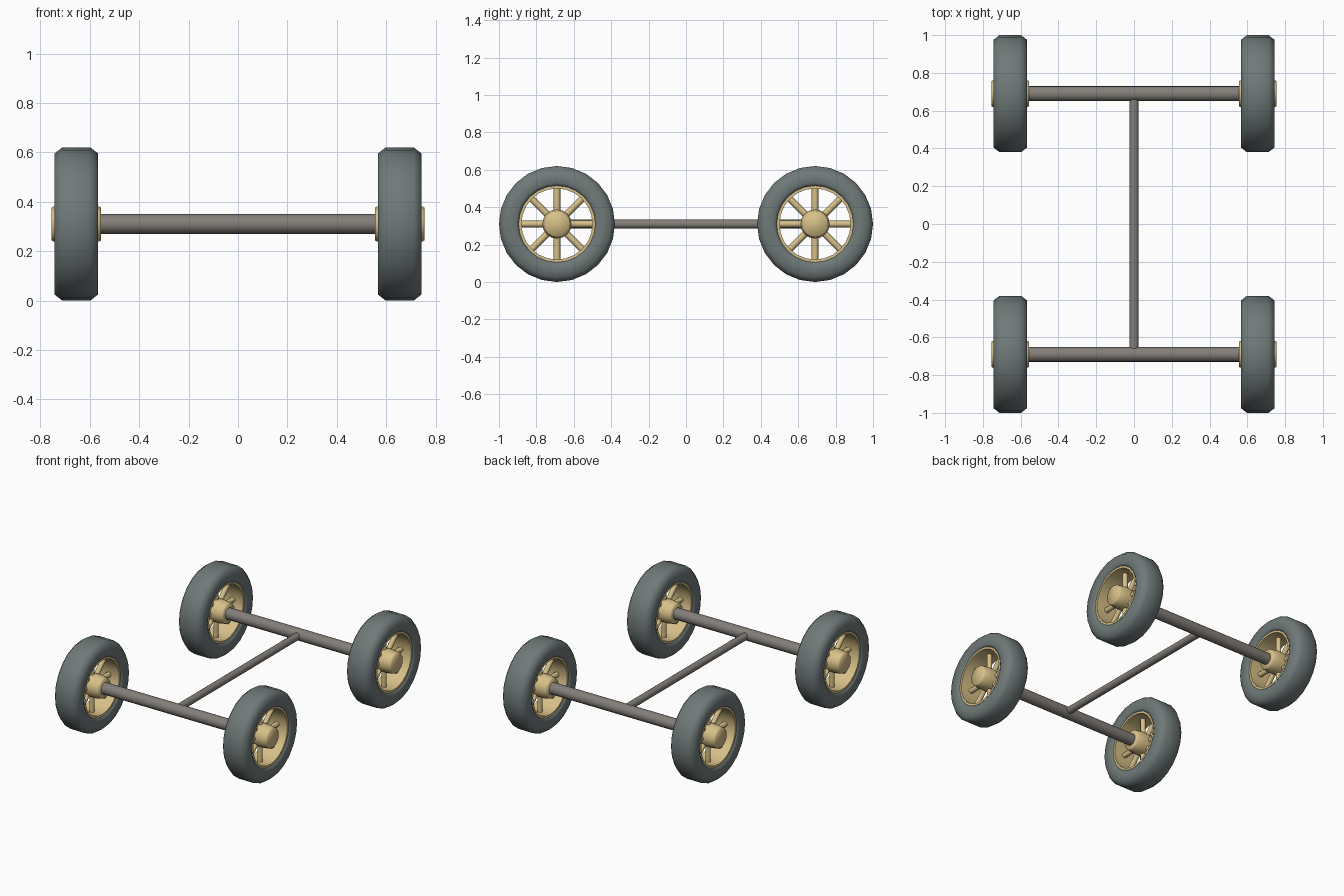
import bpy, bmesh, math
from mathutils import Matrix

if "Cube" in bpy.data.objects:
    bpy.data.objects.remove(bpy.data.objects["Cube"])

WX, WY, R = 0.655, 0.69, 0.31


def material(name, rgb):
    m = bpy.data.materials.new(name)
    m.diffuse_color = (*rgb, 1)
    m.use_nodes = True
    m.node_tree.nodes["Principled BSDF"].inputs["Base Color"].default_value = m.diffuse_color
    return m


rubber = material("rubber", (0.16, 0.19, 0.19))
wood = material("wood", (0.68, 0.53, 0.25))
metal = material("metal", (0.23, 0.21, 0.19))


def finish(bm, name, mat, angle, loc=(0, 0, 0)):
    bmesh.ops.recalc_face_normals(bm, faces=bm.faces)
    me = bpy.data.meshes.new(name)
    bm.to_mesh(me)
    bm.free()
    ob = bpy.data.objects.new(name, me)
    ob.location = loc
    me.materials.append(mat)
    bpy.context.collection.objects.link(ob)
    bpy.ops.object.select_all(action='DESELECT')
    ob.select_set(True)
    bpy.context.view_layer.objects.active = ob
    bpy.ops.object.shade_smooth_by_angle(angle=math.radians(angle))
    return ob


def lathe(bm, profile, sides, closed):
    """Revolve (x, radius) points around the x axis."""
    rings = [[bm.verts.new((x, r * math.cos(a), r * math.sin(a)))
              for a in (2 * math.pi * i / sides for i in range(sides))]
             for x, r in profile]
    pairs = list(zip(rings, rings[1:]))
    if closed:
        pairs.append((rings[-1], rings[0]))
    else:
        bm.faces.new(rings[0])
        bm.faces.new(rings[-1])
    for p, q in pairs:
        for i in range(sides):
            j = (i + 1) % sides
            bm.faces.new((p[i], p[j], q[j], q[i]))


def mirrored(half):
    return half + [(-x, r) for x, r in reversed(half)]


def rod(name, rot, length, radius, loc):
    bm = bmesh.new()
    bmesh.ops.create_cone(bm, cap_ends=True, segments=16, radius1=radius,
                          radius2=radius, depth=length, matrix=rot)
    return finish(bm, name, metal, 40, loc)


def wheel(tag, x, y):
    loc = (x, y, R)
    # tyre with chamfered shoulders
    bm = bmesh.new()
    lathe(bm, mirrored([(0.08, 0.205), (0.089, 0.22), (0.089, 0.285), (0.057, R)]), 24, True)
    finish(bm, "tyre_" + tag, rubber, 60, loc)
    # rim band
    bm = bmesh.new()
    lathe(bm, mirrored([(0.08, 0.19), (0.08, 0.21)]), 24, True)
    finish(bm, "rim_" + tag, wood, 40, loc)
    # barrel hub
    bm = bmesh.new()
    lathe(bm, mirrored([(0.1, 0.066), (0.094, 0.07), (0.05, 0.078)]), 16, False)
    finish(bm, "hub_" + tag, wood, 60, loc)
    # eight round spokes
    bm = bmesh.new()
    for i in range(8):
        m = Matrix.Rotation(i * math.pi / 4, 4, 'X') @ Matrix.Translation((0, 0, 0.125))
        bmesh.ops.create_cone(bm, cap_ends=True, segments=10, radius1=0.018,
                              radius2=0.018, depth=0.15, matrix=m)
    finish(bm, "spokes_" + tag, wood, 40, loc)


for side, sx in (("left", -1), ("right", 1)):
    for end, sy in (("front", -1), ("back", 1)):
        wheel(f"{end}_{side}", sx * WX, sy * WY)

# axles and the connecting pole
for end, sy in (("front", -1), ("back", 1)):
    rod("axle_" + end, Matrix.Rotation(math.pi / 2, 4, 'Y'), 2 * WX, 0.04, (0, sy * WY, R))
rod("connecting_pole", Matrix.Rotation(math.pi / 2, 4, 'X'), 2 * WY, 0.025, (0, 0, R))
